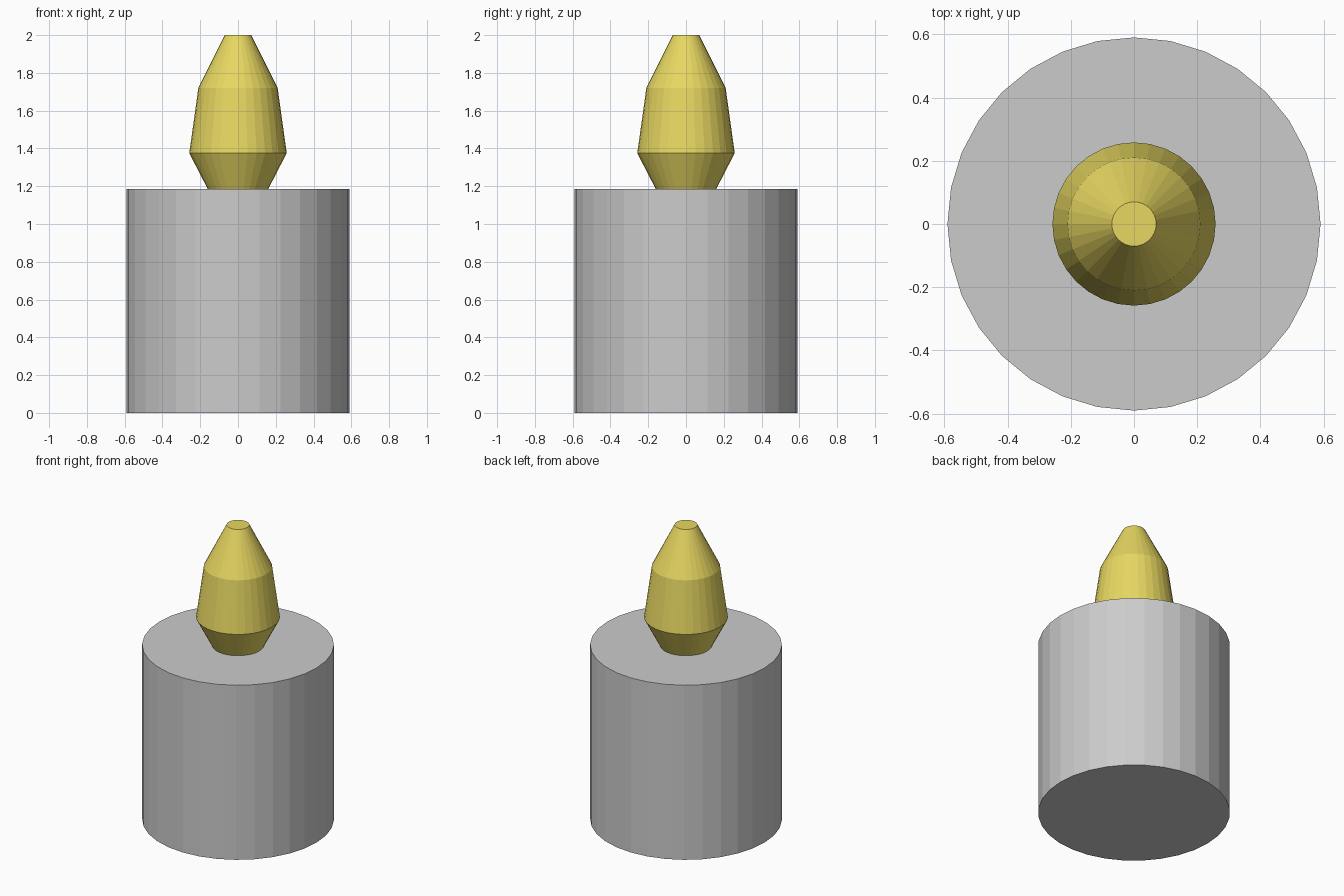
import bpy, bmesh
from math import cos, sin, tau

if "Cube" in bpy.data.objects:
    bpy.data.objects.remove(bpy.data.objects["Cube"])

SIDES = 32


def lathe(name, profile, color=None):
    """Closed flat-shaded solid of revolution from (radius, z) points, bottom to top."""
    bm = bmesh.new()
    rings = [[bm.verts.new((r * cos(tau * i / SIDES), r * sin(tau * i / SIDES), z))
              for i in range(SIDES)] for r, z in profile]
    for low, high in zip(rings, rings[1:]):
        for i in range(SIDES):
            j = (i + 1) % SIDES
            bm.faces.new((low[i], low[j], high[j], high[i]))
    bm.faces.new(rings[0][::-1])
    bm.faces.new(rings[-1])
    mesh = bpy.data.meshes.new(name)
    bm.to_mesh(mesh)
    bm.free()
    obj = bpy.data.objects.new(name, mesh)
    bpy.context.collection.objects.link(obj)
    if color:
        mat = bpy.data.materials.new(name + "_yellow")
        mat.diffuse_color = color
        mat.use_nodes = True
        mat.node_tree.nodes["Principled BSDF"].inputs["Base Color"].default_value = mat.diffuse_color
        mesh.materials.append(mat)
    return obj


# Wax body
lathe("candle_body", [(0.59, 0), (0.59, 1.185)])

# Faceted flame standing on the body
lathe("flame", [(0.16, 1.185), (0.258, 1.375), (0.21, 1.72), (0.07, 2.0)],
      (0.8, 0.68, 0.12, 1))
